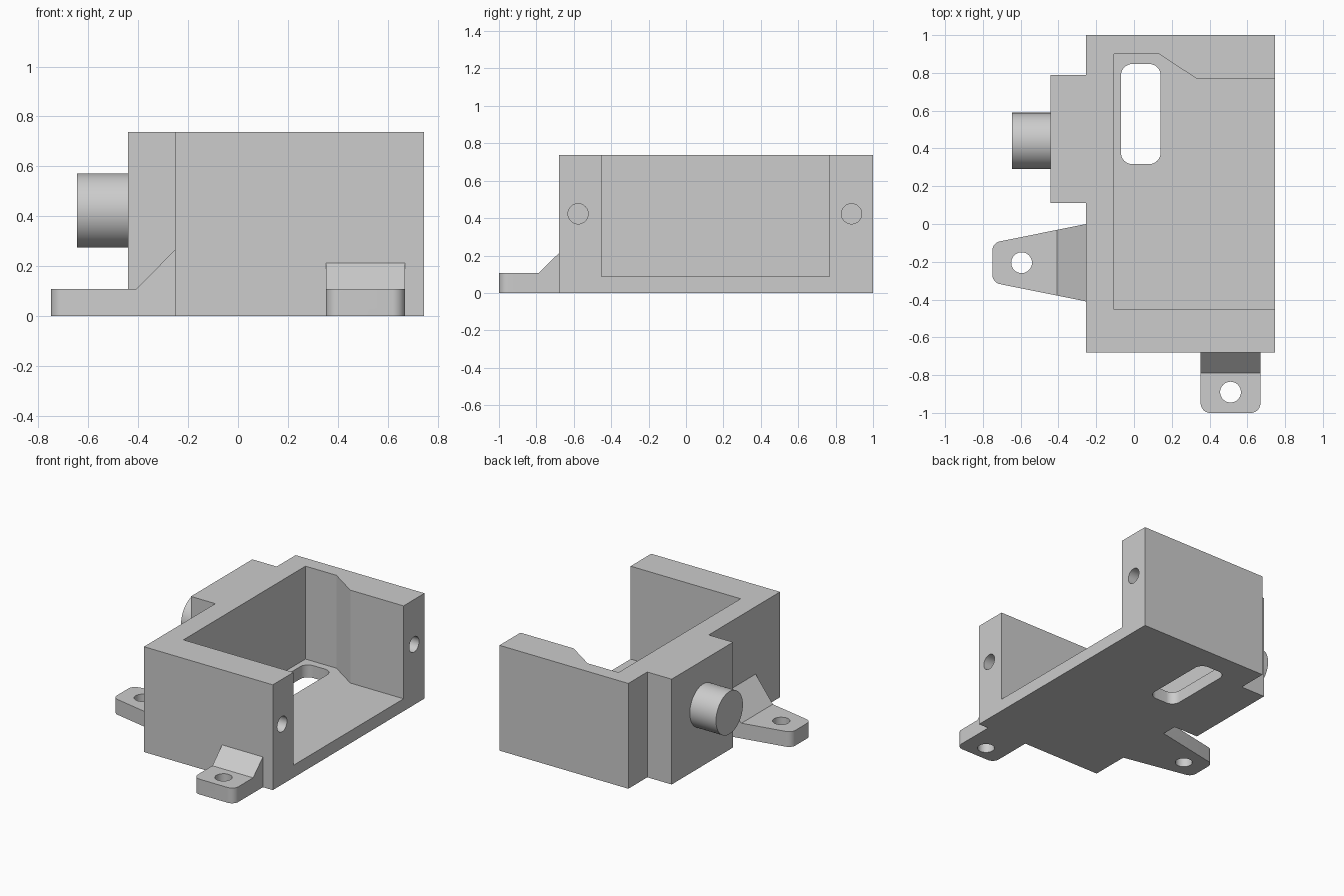
import bpy, bmesh
from math import cos, sin, tan, pi, radians
from mathutils import Matrix, Vector

cube = bpy.data.objects.get("Cube")
if cube:
    bpy.data.objects.remove(cube, do_unlink=True)

GREY = (0.604, 0.604, 0.604, 1)
grey = bpy.data.materials.new("plain_grey")
grey.use_nodes = True
grey.diffuse_color = GREY
grey.node_tree.nodes["Principled BSDF"].inputs["Base Color"].default_value = GREY


def prism(name, outline, start, end, axis="z"):
    """Extrude a flat outline along one axis."""
    place = {"x": lambda a, b, d: (d, a, b),
             "y": lambda a, b, d: (a, d, b),
             "z": lambda a, b, d: (a, b, d)}[axis]
    bm = bmesh.new()
    face = bm.faces.new([bm.verts.new(place(a, b, start)) for a, b in outline])
    side = bmesh.ops.extrude_face_region(bm, geom=[face])["geom"]
    bmesh.ops.translate(bm, vec=place(0, 0, end - start),
                        verts=[v for v in side if isinstance(v, bmesh.types.BMVert)])
    bmesh.ops.recalc_face_normals(bm, faces=bm.faces)
    mesh = bpy.data.meshes.new(name)
    bm.to_mesh(mesh)
    bm.free()
    mesh.materials.append(grey)
    obj = bpy.data.objects.new(name, mesh)
    bpy.context.collection.objects.link(obj)
    return obj


def circle(a, b, r, n=48):
    return [(a + r * cos(2 * pi * i / n), b + r * sin(2 * pi * i / n)) for i in range(n)]


def rounded(corners, steps=8):
    """Outline from (a, b, radius) corners, radius 0 staying sharp."""
    out = []
    for i, (a, b, r) in enumerate(corners):
        p = Vector((a, b))
        if not r:
            out.append((a, b))
            continue
        u = (Vector(corners[i - 1][:2]) - p).normalized()
        v = (Vector(corners[(i + 1) % len(corners)][:2]) - p).normalized()
        half = u.angle(v) / 2
        centre = p + (u + v).normalized() * (r / sin(half))
        first = p + u * (r / tan(half)) - centre
        last = p + v * (r / tan(half)) - centre
        for k in range(steps + 1):
            out.append(tuple(centre + first.lerp(last, k / steps).normalized() * r))
    return out


def combine(obj, tool, operation="DIFFERENCE"):
    mod = obj.modifiers.new(operation, "BOOLEAN")
    mod.operation, mod.object, mod.solver = operation, tool, "EXACT"
    bpy.context.view_layer.objects.active = obj
    bpy.ops.object.modifier_apply(modifier=mod.name)
    bpy.data.objects.remove(tool, do_unlink=True)


def finish(obj):
    bpy.ops.object.select_all(action="DESELECT")
    obj.select_set(True)
    bpy.context.view_layer.objects.active = obj
    bpy.ops.object.shade_smooth_by_angle(angle=radians(25))


# Housing with the side block in one outline
LEFT, RIGHT, FRONT, BACK, TOP = -0.253, 0.746, -0.68, 1.0, 0.738
housing = prism("housing", [(LEFT, FRONT), (RIGHT, FRONT), (RIGHT, BACK), (LEFT, BACK),
                            (LEFT, 0.79), (-0.442, 0.79), (-0.442, 0.11), (LEFT, 0.11)], 0, TOP)

# Open pocket
combine(housing, prism("pocket", [(-0.107, -0.452), (1, -0.452), (1, 0.768), (0.333, 0.768),
                                  (0.133, 0.9), (-0.107, 0.9)], 0.087, 1))

# Slot through the floor
combine(housing, prism("slot", rounded([(-0.069, 0.317, 0.06), (0.141, 0.317, 0.06),
                                        (0.141, 0.847, 0.06), (-0.069, 0.847, 0.06)]), -0.1, 0.2))

# Screw holes in the wall ends
for y in (-0.577, 0.885):
    combine(housing, prism("screw_hole", circle(y, 0.423, 0.054), 0.4, 1, "x"))
finish(housing)

# Round boss on the side block
finish(prism("round_boss", circle(0.44, 0.423, 0.149, 64), -0.645, -0.442, "x"))


def mounting_tab(name, origin, angle, length, root, tip, ramp, height, hole):
    """Tab pointing along local +x, with a sloped root and a bolt hole."""
    tab = prism(name, [(0, 0), (length, 0), (length, 0.107), (ramp, 0.107), (0, height)],
                -0.5, 0.5, "y")
    plan = rounded([(0, -root, 0), (length, -tip, 0.05), (length, tip, 0.05), (0, root, 0)])
    combine(tab, prism("plan", plan, -0.1, 0.5), "INTERSECT")
    combine(tab, prism("bolt_hole", circle(hole, 0, 0.055), -0.1, 0.5))
    tab.data.transform(Matrix.Translation((*origin, 0)) @ Matrix.Rotation(radians(angle), 4, "Z"))
    finish(tab)


mounting_tab("side_tab", (LEFT, -0.205), 180, 0.497, 0.205, 0.105, 0.155, 0.265, 0.342)
mounting_tab("front_tab", (0.511, FRONT), -90, 0.32, 0.158, 0.158, 0.108, 0.212, 0.21)
